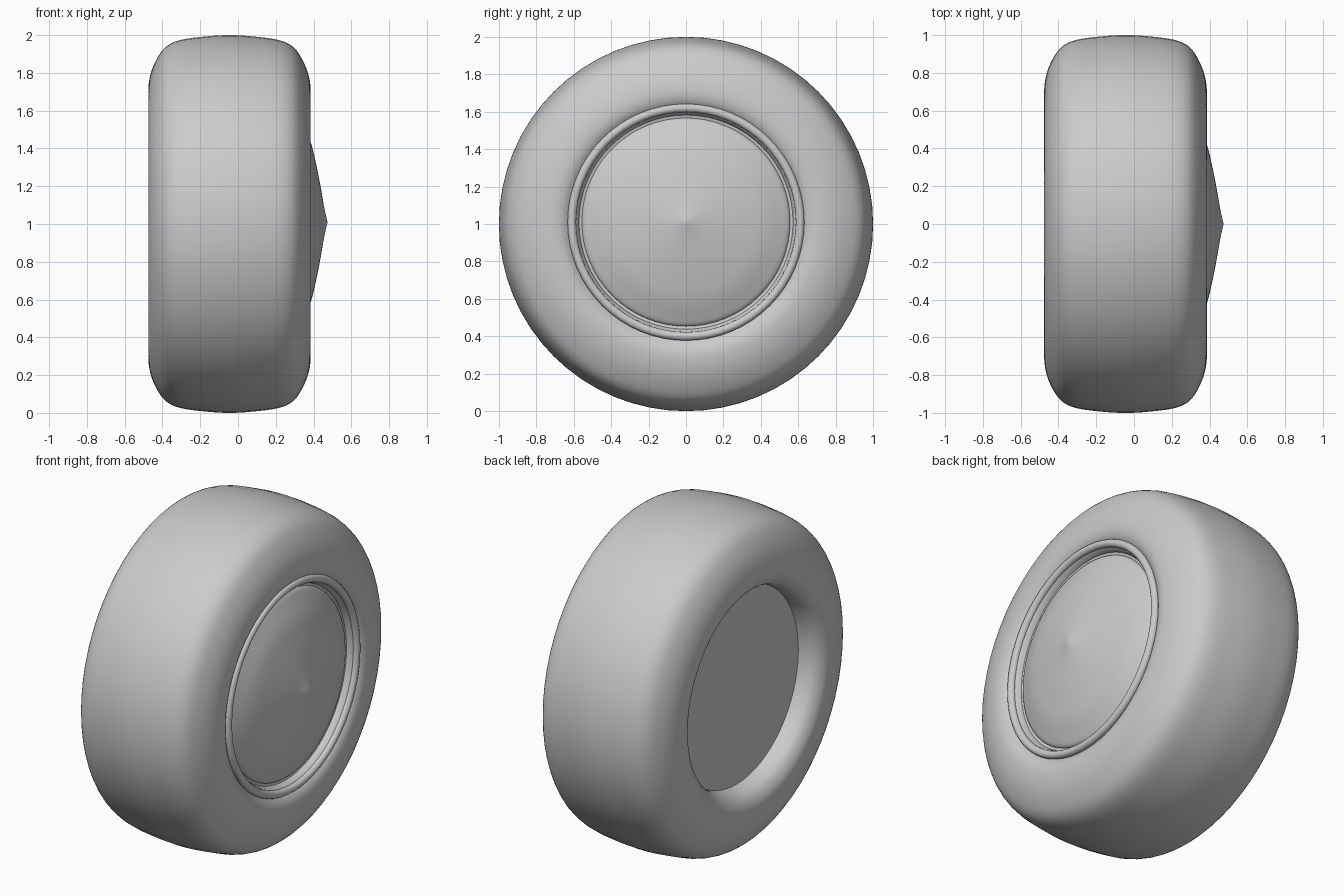
import bpy, bmesh, math

if "Cube" in bpy.data.objects:
    bpy.data.objects.remove(bpy.data.objects["Cube"])

SEGMENTS = 64


def smooth_curve(pts, steps=4):
    """Catmull-Rom interpolation through (x, radius) points."""
    out = []
    ext = [pts[0]] + pts + [pts[-1]]
    for i in range(1, len(ext) - 2):
        a, b, c, d = ext[i - 1:i + 3]
        for s in range(steps):
            t = s / steps
            out.append(tuple(
                0.5 * (2 * b[k] + (c[k] - a[k]) * t
                       + (2 * a[k] - 5 * b[k] + 4 * c[k] - d[k]) * t * t
                       + (3 * b[k] - a[k] - 3 * c[k] + d[k]) * t ** 3)
                for k in (0, 1)))
    out.append(pts[-1])
    return out


def lathe(name, profile, centre_z=1.0, angle=40):
    """Turn an (x, radius) profile around the x axis."""
    bm = bmesh.new()
    verts = [bm.verts.new((x, 0, max(r, 0))) for x, r in profile]
    edges = [bm.edges.new(p) for p in zip(verts, verts[1:])]
    bmesh.ops.spin(bm, geom=verts + edges, cent=(0, 0, 0), axis=(1, 0, 0),
                   angle=2 * math.pi, steps=SEGMENTS)
    bmesh.ops.remove_doubles(bm, verts=bm.verts[:], dist=1e-4)
    bmesh.ops.recalc_face_normals(bm, faces=bm.faces[:])
    # normals point away from the axle or outward along it
    mesh = bpy.data.meshes.new(name)
    bm.to_mesh(mesh)
    bm.free()
    ob = bpy.data.objects.new(name, mesh)
    bpy.context.collection.objects.link(ob)
    ob.location.z = centre_z
    bpy.ops.object.select_all(action='DESELECT')
    ob.select_set(True)
    bpy.context.view_layer.objects.active = ob
    bpy.ops.object.shade_smooth_by_angle(angle=math.radians(angle))
    return ob


# Tyre: outer sidewall, tread, inner sidewall rolling into the back opening
lathe("tyre", smooth_curve([
    (0.33, 0.60), (0.357, 0.63), (0.378, 0.665), (0.385, 0.715),
    (0.373, 0.79), (0.343, 0.865), (0.295, 0.935), (0.22, 0.973),
    (0.09, 0.992), (-0.045, 1.0), (-0.18, 0.992), (-0.31, 0.973),
    (-0.385, 0.935), (-0.435, 0.865), (-0.464, 0.79), (-0.475, 0.715),
    (-0.468, 0.66), (-0.435, 0.612), (-0.38, 0.588), (-0.30, 0.58)]))

# Rounded rim bead between tyre and hub cap
bead = [(0.36 + 0.023 * math.cos(math.radians(a)),
         0.61 + 0.023 * math.sin(math.radians(a))) for a in range(0, 361, 24)]
lathe("rim_bead", bead, 1.01)

# Inner rim step and groove around the cap
lathe("rim_groove", [(0.36, 0.592), (0.35, 0.580), (0.322, 0.572),
                     (0.315, 0.545)], 1.01)

# Shallow cone hub cap, rounding down toward its edge
lathe("hub_cap", smooth_curve([
    (0.30, 0.557), (0.328, 0.552), (0.352, 0.505), (0.387, 0.417),
    (0.413, 0.31), (0.437, 0.19), (0.456, 0.08), (0.474, 0.0)]), 1.01)

# Flat disc closing the back opening
lathe("back_plate", [(-0.34, 0.0), (-0.34, 0.59)], 1.0)
